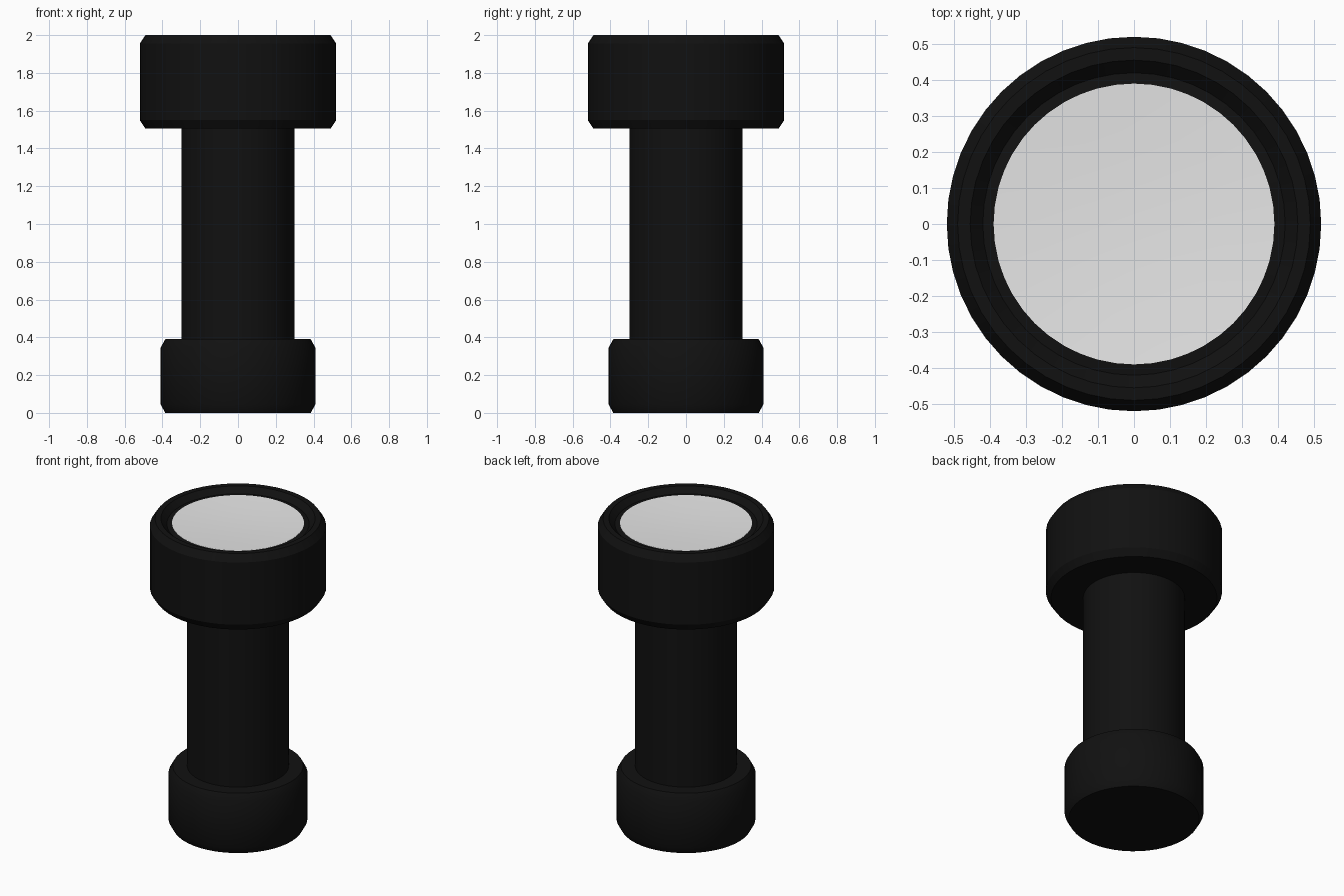
import bpy
import bmesh
import math

SEGMENTS = 48

cube = bpy.data.objects.get("Cube")
if cube:
    bpy.data.objects.remove(cube, do_unlink=True)


def make_material(name, color):
    mat = bpy.data.materials.new(name)
    mat.use_nodes = True
    mat.diffuse_color = color
    bsdf = mat.node_tree.nodes["Principled BSDF"]
    bsdf.inputs["Base Color"].default_value = color
    return mat


def lathe(name, profile, mat):
    """Spin a (radius, height) profile around z; radius 0 closes an end."""
    bm = bmesh.new()
    verts = [bm.verts.new((r, 0, z)) for r, z in profile]
    edges = [bm.edges.new(pair) for pair in zip(verts, verts[1:])]
    bmesh.ops.spin(bm, geom=verts + edges, cent=(0, 0, 0), axis=(0, 0, 1),
                   angle=math.tau, steps=SEGMENTS, use_merge=False)
    bmesh.ops.remove_doubles(bm, verts=bm.verts, dist=0.0001)
    bmesh.ops.recalc_face_normals(bm, faces=bm.faces)
    mesh = bpy.data.meshes.new(name)
    bm.to_mesh(mesh)
    bm.free()
    mesh.materials.append(mat)
    obj = bpy.data.objects.new(name, mesh)
    bpy.context.collection.objects.link(obj)
    bpy.ops.object.select_all(action="DESELECT")
    obj.select_set(True)
    bpy.context.view_layer.objects.active = obj
    bpy.ops.object.shade_smooth_by_angle(angle=math.radians(30))
    return obj


black = make_material("black casing", (0.0055, 0.0055, 0.0055, 1))
white = make_material("pale lens", (0.8, 0.8, 0.8, 1))

# Tail cap with chamfered edges
lathe("tail_cap", [(0, 0), (0.385, 0), (0.41, 0.045), (0.41, 0.345),
                   (0.385, 0.39), (0, 0.39)], black)

# Straight handle running into both ends
lathe("handle", [(0, 0.3), (0.3, 0.3), (0.3, 1.6), (0, 1.6)], black)

# Head with chamfered edges and a shallow recess in its top
lathe("head", [(0, 1.505), (0.49, 1.505), (0.52, 1.55), (0.52, 1.955),
               (0.49, 2), (0.455, 2), (0.42, 1.965), (0.39, 1.97),
               (0.38, 1.94), (0, 1.94)], black)

# Slightly dished lens
lathe("lens", [(0, 1.945), (0.39, 1.945), (0.39, 1.971), (0.26, 1.964),
               (0.13, 1.96), (0, 1.958)], white)
